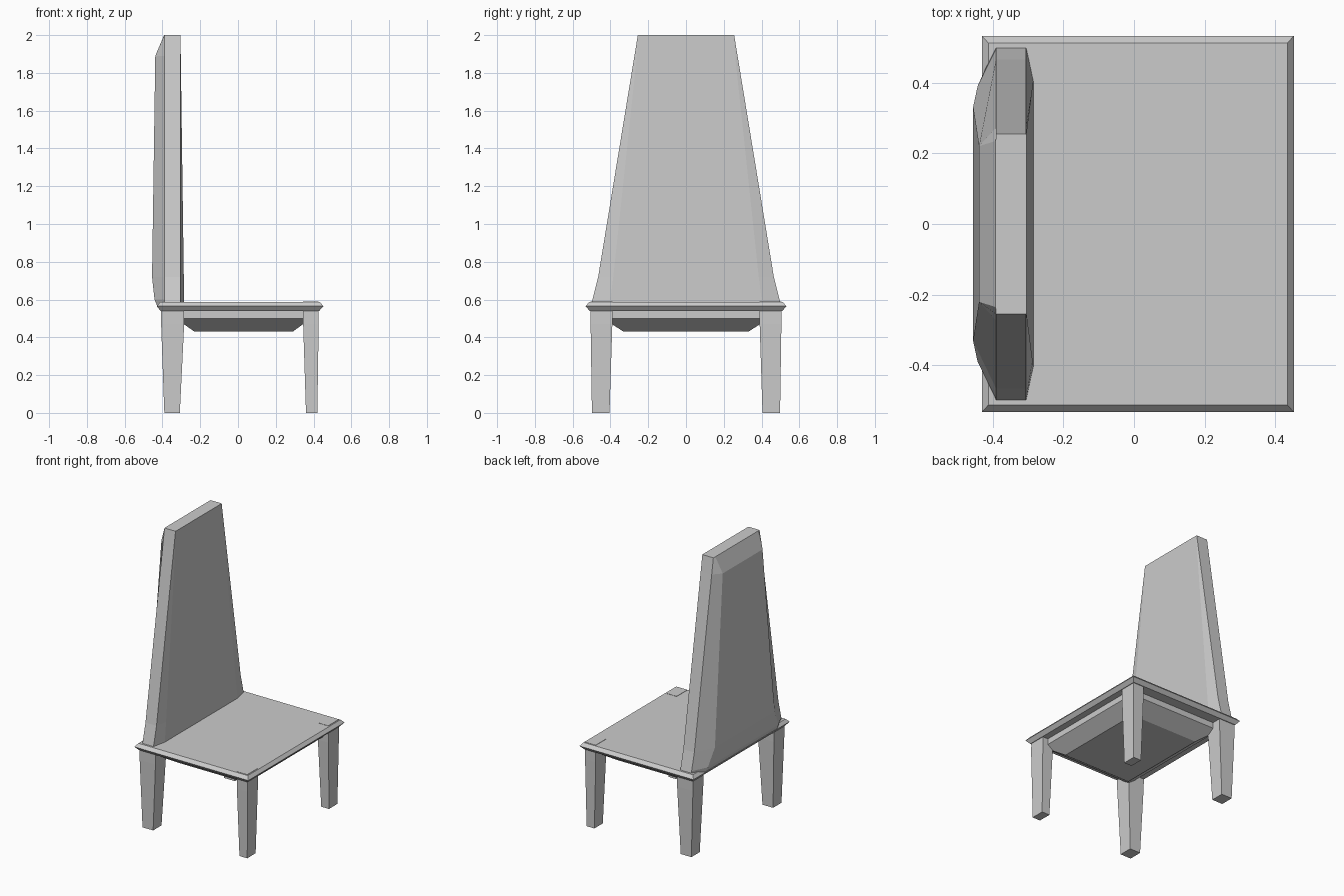
import bpy, bmesh

if "Cube" in bpy.data.objects:
    bpy.data.objects.remove(bpy.data.objects["Cube"])


def loft(name, rings):
    """Join equal-length rings of points into a closed flat-shaded solid."""
    bm = bmesh.new()
    loops = [[bm.verts.new(p) for p in ring] for ring in rings]
    n = len(loops[0])
    for a, b in zip(loops, loops[1:]):
        for i in range(n):
            j = (i + 1) % n
            bm.faces.new((a[i], a[j], b[j], b[i]))
    bm.faces.new(loops[0][::-1])
    bm.faces.new(loops[-1])
    bmesh.ops.recalc_face_normals(bm, faces=bm.faces)
    mesh = bpy.data.meshes.new(name)
    bm.to_mesh(mesh)
    bm.free()
    ob = bpy.data.objects.new(name, mesh)
    bpy.context.collection.objects.link(ob)
    return ob


def rect(x0, x1, y0, y1, z):
    return [(x0, y0, z), (x1, y0, z), (x1, y1, z), (x0, y1, z)]


def mirror_y(ob):
    mod = ob.modifiers.new("mirror", 'MIRROR')
    mod.use_axis = (False, True, False)


# Seat board with a pointed rim
loft("seat", [rect(-0.41, 0.43, -0.51, 0.51, 0.54),
              rect(-0.43, 0.452, -0.532, 0.532, 0.565),
              rect(-0.412, 0.434, -0.512, 0.512, 0.587)])

# Frame below the seat, tapering to a flat underside
loft("seat_underside", [rect(-0.23, 0.29, -0.33, 0.33, 0.43),
                        rect(-0.33, 0.385, -0.44, 0.44, 0.50),
                        rect(-0.33, 0.385, -0.44, 0.44, 0.55)])

# Tapered legs, each modelled once and mirrored
mirror_y(loft("front_leg", [rect(0.36, 0.42, 0.405, 0.498, 0),
                            rect(0.345, 0.427, 0.39, 0.505, 0.47),
                            rect(0.345, 0.425, 0.39, 0.505, 0.589)]))
mirror_y(loft("back_leg", [rect(-0.39, -0.308, 0.405, 0.498, 0),
                           rect(-0.407, -0.285, 0.39, 0.505, 0.47),
                           rect(-0.41, -0.285, 0.39, 0.505, 0.58)]))


# Tall tapering backrest with a raised rear panel
def back_section(z, w, front, front_w, rear, rear_w):
    half = [(-0.305, w), (-0.39, w), (rear, rear_w)]
    return ([(front, -front_w, z), (front, front_w, z)]
            + [(x, y, z) for x, y in half]
            + [(x, -y, z) for x, y in reversed(half)])


loft("backrest", [back_section(0.56, 0.505, -0.284, 0.41, -0.425, 0.40),
                  back_section(0.60, 0.495, -0.285, 0.40, -0.442, 0.39),
                  back_section(0.72, 0.465, -0.287, 0.385, -0.455, 0.33),
                  back_section(1.89, 0.273, -0.303, 0.26, -0.438, 0.22),
                  back_section(2.00, 0.255, -0.304, 0.25, -0.391, 0.235)])
